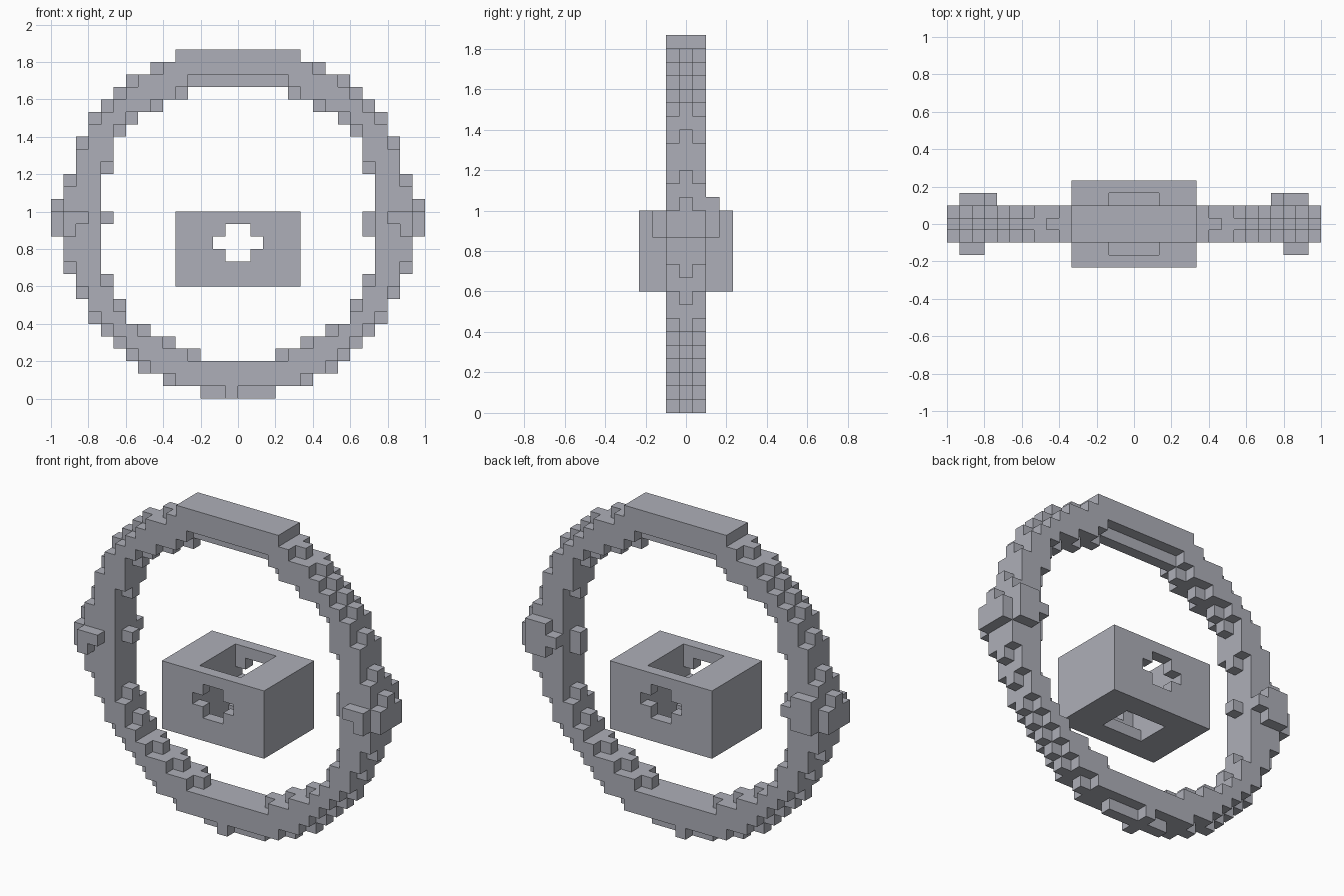
import bpy, bmesh
from mathutils import Vector

U = 1 / 15  # edge length of one block

cube = bpy.data.objects.get("Cube")
if cube:
    bpy.data.objects.remove(cube)

stone = bpy.data.materials.new("grey_stone")
stone.use_nodes = True
COLOR = (0.42, 0.43, 0.48, 1)
stone.diffuse_color = COLOR
stone.node_tree.nodes["Principled BSDF"].inputs["Base Color"].default_value = COLOR


def cells(x0, x1, y0, y1, z0, z1):
    """Block cells in a half-open box; y counts from the middle layer."""
    return {(x, y, z) for x in range(x0, x1) for y in range(y0, y1) for z in range(z0, z1)}


def mirrored(part):
    return part | {(-1 - x, y, z) for x, y, z in part}


def build(name, filled):
    """Make one object from the exposed sides of the filled cells."""
    bm = bmesh.new()
    corners = {}

    def corner(p):
        key = tuple(round(2 * c) for c in p)
        if key not in corners:
            corners[key] = bm.verts.new(p * U)
        return corners[key]

    for cell in filled:
        mid = Vector(cell) + Vector((0.5, 0, 0.5))
        for axis in range(3):
            for sign in (-1, 1):
                step = [0, 0, 0]
                step[axis] = sign
                if tuple(c + s for c, s in zip(cell, step)) in filled:
                    continue
                n = Vector(step) / 2
                a = Vector([0.5 if k == (axis + 1) % 3 else 0 for k in range(3)])
                b = n.cross(a) * 2
                quad = (mid + n - a - b, mid + n + a - b, mid + n + a + b, mid + n - a + b)
                bm.faces.new([corner(p) for p in quad])
    bmesh.ops.dissolve_limit(bm, angle_limit=0.01, verts=bm.verts, edges=bm.edges)
    mesh = bpy.data.meshes.new(name)
    bm.to_mesh(mesh)
    bm.free()
    mesh.materials.append(stone)
    bpy.context.collection.objects.link(bpy.data.objects.new(name, mesh))


# Ring: half widths of the rim and of the opening, row by row from the ground
outer = [3, 6, 8, 9, 10, 11, 12, 12, 13, 13, 14, 14, 14, 15, 15, 15,
         14, 14, 13, 13, 13, 12, 12, 11, 10, 9, 7, 5]
inner = [0] * 3 + [3, 5, 7, 9, 9, 10, 10] + [11] * 8 + [10] * 3 + [9, 8, 6, 4] + [0] * 3

ring = set()
for z, (rim, gap) in enumerate(zip(outer, inner)):
    # The front and back layers are stepped in from the middle layer
    below, above = max(z - 1, 0), min(z + 1, len(outer) - 1)
    side_rim = max(rim - 1, min(rim, outer[below], outer[above]))
    side_gap = min(gap + 1, max(gap, inner[below], inner[above])) if gap else 0
    if z == 0:
        side_rim = 0
    if z == 25:
        side_gap = 4
    for layer, r, g in ((0, rim, gap), (-1, side_rim, side_gap), (1, side_rim, side_gap)):
        ring |= mirrored(cells(g, r, layer, layer + 1, z, z + 1))
ring |= cells(-1, 0, -1, 2, 0, 1)

# Side hubs: front angle, back cross, outer cap and inner nub
hub = cells(12, 14, -2, -1, 14, 15) | cells(13, 14, -2, -1, 13, 14)
hub |= cells(11, 14, 2, 3, 14, 15) | cells(12, 14, 2, 3, 13, 16)
hub |= cells(14, 15, -1, 2, 13, 15) | cells(10, 11, 0, 1, 14, 15)
ring |= mirrored(hub) | cells(10, 11, 0, 1, 13, 14)
build("ring", ring)

# Floating block, pierced by a cross from front to back and a shaft from the top
block = cells(-5, 5, -3, 4, 9, 15)
block -= cells(-1, 1, -3, 4, 11, 14) | cells(-2, 2, -3, 4, 12, 13)
block -= cells(-2, 2, -2, 3, 10, 15) | cells(-2, 2, -1, 2, 9, 10)
build("centre_block", block)
